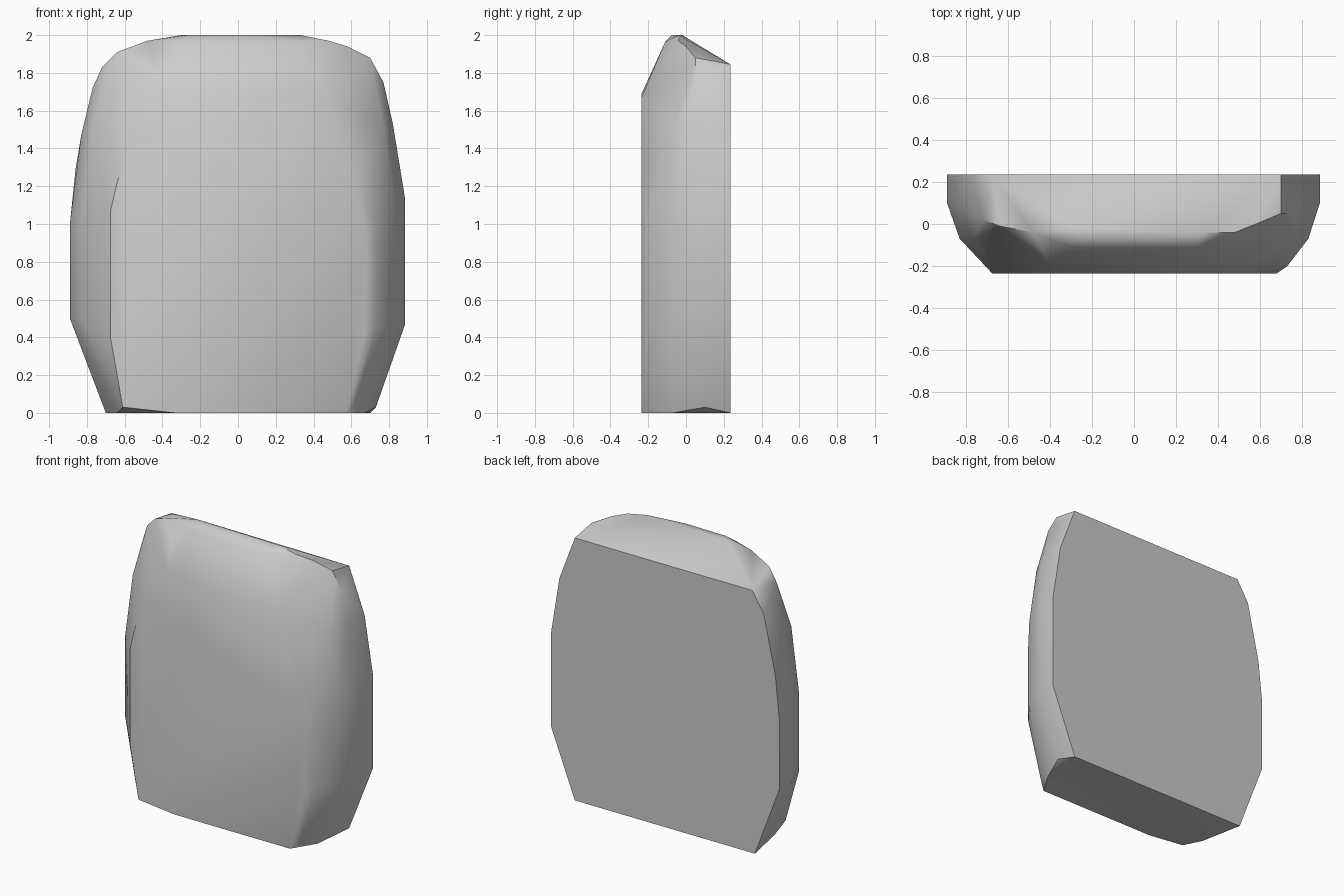
import bpy
import bmesh
import math

DEPTH = 0.235  # half thickness of the slab

default_cube = bpy.data.objects.get("Cube")
if default_cube:
    bpy.data.objects.remove(default_cube, do_unlink=True)


def make_material(name, colour):
    """Plain single-colour material."""
    material = bpy.data.materials.new(name)
    material.use_nodes = True
    material.diffuse_color = colour
    shader = next(node for node in material.node_tree.nodes
                  if node.type == "BSDF_PRINCIPLED")
    shader.inputs["Base Color"].default_value = colour
    shader.inputs["Roughness"].default_value = 0.9
    return material


def add_outline(bm, depth, outline):
    """Place an (x, z) outline at one depth."""
    for x, z in outline:
        bm.verts.new((x, depth, z))


def add_ridge(bm, points):
    """Place loose points given as (x, depth, z)."""
    for point in points:
        bm.verts.new(point)


def wrap_in_hull(bm):
    """Close the points into a hewn solid and merge its flat faces."""
    result = bmesh.ops.convex_hull(bm, input=bm.verts[:])
    unused = {item for item in result["geom_interior"] + result["geom_unused"]
              if isinstance(item, bmesh.types.BMVert)}
    bmesh.ops.delete(bm, geom=list(unused), context="VERTS")
    bmesh.ops.dissolve_limit(bm, angle_limit=math.radians(1),
                             verts=bm.verts[:], edges=bm.edges[:])
    bmesh.ops.recalc_face_normals(bm, faces=bm.faces[:])


def finish_object(bm, name, material, sharp_angle):
    """Turn the working mesh into a shaded object."""
    mesh = bpy.data.meshes.new(name)
    bm.to_mesh(mesh)
    bm.free()
    mesh.materials.append(material)
    obj = bpy.data.objects.new(name, mesh)
    bpy.context.collection.objects.link(obj)
    bpy.ops.object.select_all(action="DESELECT")
    obj.select_set(True)
    bpy.context.view_layer.objects.active = obj
    bpy.ops.object.shade_smooth_by_angle(angle=math.radians(sharp_angle))
    return obj


stone_grey = make_material("stone grey", (0.6, 0.6, 0.6, 1))
slab = bmesh.new()

# Flat back face
back_outline = [
    (0.7, 0), (0.885, 0.47), (0.885, 1.13), (0.82, 1.53), (0.7, 1.845),
    (-0.68, 1.845), (-0.77, 1.7), (-0.86, 1.29), (-0.89, 1), (-0.89, 0.5),
    (-0.7, 0),
]
add_outline(slab, DEPTH, back_outline)

# Widest girth, then the shoulders rounding towards the front
girth_outline = [
    (0.73, 0.03), (0.885, 0.47), (0.885, 1.13),
    (-0.89, 0.5), (-0.89, 1), (-0.83, 1.47),
]
add_outline(slab, 0.1, girth_outline)

shoulder_outline = [
    (0.67, 0), (0.83, 0.47), (0.83, 1.1), (0.77, 1.5),
    (-0.64, 0), (-0.83, 0.5), (-0.83, 1.05), (-0.77, 1.5),
]
add_outline(slab, -0.07, shoulder_outline)

# Rounded front right edge
add_outline(slab, -0.2, [(0.62, 0.04), (0.73, 0.45), (0.73, 1)])

# Crest over the top
crest = [
    (-0.77, 0.05, 1.72), (-0.72, 0.02, 1.83), (-0.64, -0.01, 1.91),
    (-0.48, -0.04, 1.97), (-0.26, -0.07, 2), (-0.3, -0.02, 2),
    (0.06, -0.075, 2), (0.33, -0.04, 2), (0.48, -0.04, 1.97),
    (0.58, 0, 1.94), (0.7, 0.05, 1.88), (0.77, 0.05, 1.75),
    (0.82, 0.05, 1.53),
]
add_ridge(slab, crest)
add_outline(slab, -0.11, [(-0.3, 1.965), (0.3, 1.965)])

# Flat front face
front_outline = [
    (0.57, 0), (0.67, 0.42), (0.68, 0.95), (0.63, 1.25), (0.48, 1.67),
    (-0.38, 1.69), (-0.56, 1.45), (-0.64, 1.22), (-0.675, 1.07),
    (-0.675, 0.4), (-0.61, 0.03), (-0.33, 0),
]
add_outline(slab, -DEPTH, front_outline)

wrap_in_hull(slab)
finish_object(slab, "stone_slab", stone_grey, 35)
